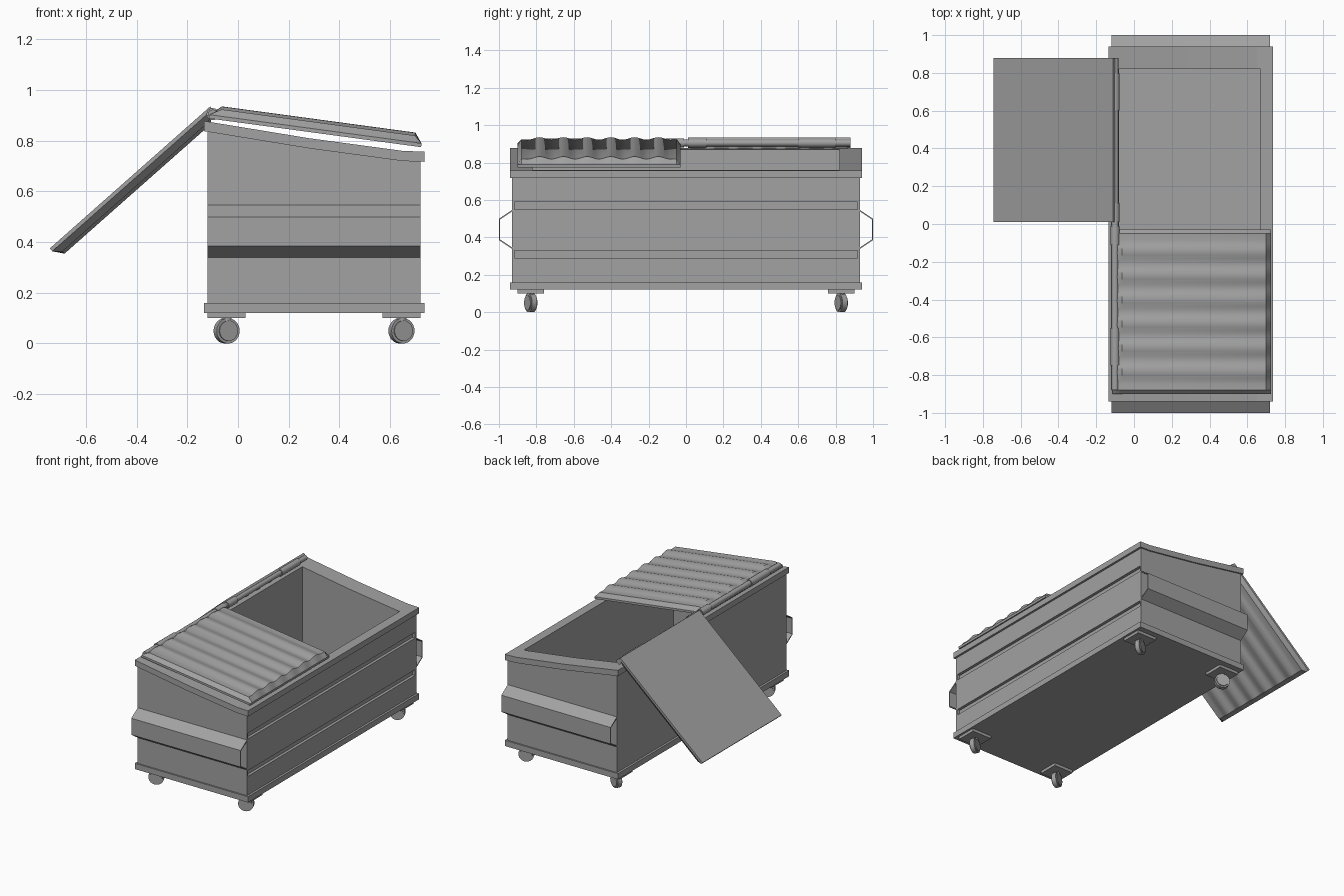
import bpy, bmesh, math
from mathutils import Matrix, Vector

cube = bpy.data.objects.get("Cube")
if cube:
    bpy.data.objects.remove(cube, do_unlink=True)

GREY = (0.36, 0.36, 0.36, 1)
grey = bpy.data.materials.new("grey_steel")
grey.use_nodes = True
grey.diffuse_color = GREY
grey.node_tree.nodes["Principled BSDF"].inputs["Base Color"].default_value = GREY


def finish(name, bm, smooth=False):
    bmesh.ops.recalc_face_normals(bm, faces=bm.faces[:])
    mesh = bpy.data.meshes.new(name)
    bm.to_mesh(mesh)
    bm.free()
    mesh.materials.append(grey)
    ob = bpy.data.objects.new(name, mesh)
    bpy.context.collection.objects.link(ob)
    if smooth:
        bpy.ops.object.select_all(action="DESELECT")
        ob.select_set(True)
        bpy.context.view_layer.objects.active = ob
        bpy.ops.object.shade_smooth_by_angle(angle=math.radians(35))
    return ob


def prism(name, profile, lo, hi, axis="y"):
    """Extrude a profile, given as (horizontal, z) points, along x or y."""
    bm = bmesh.new()
    place = (lambda p: (p[0], lo, p[1])) if axis == "y" else (lambda p: (lo, p[0], p[1]))
    face = bm.faces.new([bm.verts.new(place(p)) for p in profile])
    ext = bmesh.ops.extrude_face_region(bm, geom=[face])
    step = Vector((0, hi - lo, 0)) if axis == "y" else Vector((hi - lo, 0, 0))
    bmesh.ops.translate(bm, vec=step, verts=[v for v in ext["geom"] if isinstance(v, bmesh.types.BMVert)])
    return finish(name, bm)


def box(name, x0, x1, y0, y1, z0, z1):
    return prism(name, [(x0, z0), (x1, z0), (x1, z1), (x0, z1)], y0, y1)


def cylinder(name, centre, radius, depth, rot, sides=24):
    bm = bmesh.new()
    bmesh.ops.create_cone(bm, cap_ends=True, segments=sides, radius1=radius, radius2=radius,
                          depth=depth, matrix=Matrix.Translation(centre) @ rot)
    return finish(name, bm, True)


def cut(ob, cutter):
    """Subtract the cutter and remove it."""
    mod = ob.modifiers.new("cut", "BOOLEAN")
    mod.operation = "DIFFERENCE"
    mod.solver = "EXACT"
    mod.object = cutter
    cutter.hide_render = True
    bpy.context.view_layer.objects.active = ob
    bpy.ops.object.modifier_apply(modifier=mod.name)
    bpy.data.objects.remove(cutter, do_unlink=True)


def opening(floor):
    return box("cutter", -0.08, 0.67, -0.82, 0.82, floor, 1.5)


# Container with a sloping top, hollow inside, two long grooves on the low side
body = prism("container_body", [(-0.12, 0.12), (0.72, 0.12), (0.72, 0.73), (0.65, 0.735),
                                (0.28, 0.785), (-0.12, 0.85)], -0.93, 0.93)
cut(body, opening(0.125))
for z in (0.29, 0.55):
    cut(body, box("cutter", 0.70, 0.80, -0.917, 0.917, z, z + 0.04))

# Rim following the slope
top = [(-0.135, 0.878), (0.28, 0.81), (0.65, 0.76), (0.735, 0.757)]
rim = prism("top_rim", top + [(x, z - 0.04) for x, z in reversed(top)], -0.94, 0.94)
cut(rim, opening(0.3))

# Base flange
base = box("base_flange", -0.135, 0.735, -0.94, 0.94, 0.12, 0.16)
cut(base, opening(0.125))

# Hollow lifting sleeves of bent sheet on both ends
for side, name in ((-1, "front_lift_sleeve"), (1, "back_lift_sleeve")):
    outer = [(0.925, 0.55), (1.0, 0.50), (1.0, 0.385), (0.925, 0.335)]
    inner = [(0.925, 0.542), (0.994, 0.496), (0.994, 0.389), (0.925, 0.343)]
    prism(name, [(side * y, z) for y, z in outer + inner[::-1]], -0.12, 0.72, "x")


# Ribbed lid, shared by the closed and the open one
def lid(name, origin, angle):
    length, width, lip, high = 0.845, 0.87, 0.015, 0.047
    first, period, ribs = 0.117, 0.127, 6
    start = first - period / 2
    rows = [(0, lip), (0.02, high - 0.005)]
    for i in range(ribs * 8 + 1):
        wave = -math.cos(2 * math.pi * i / 8)
        rows.append((start + period * i / 8, high + 0.007 * wave))
    rows += [(width - 0.02, high - 0.005), (width, lip)]
    stations = [(0, lip), (0.045, 1), (length - 0.03, 1), (length, lip)]
    bm = bmesh.new()
    grid = [[bm.verts.new((u, v, min(h, limit))) for u, limit in stations] for v, h in rows]
    for a, b in zip(grid, grid[1:]):
        for i in range(len(stations) - 1):
            bm.faces.new((a[i], a[i + 1], b[i + 1], b[i]))
    # skirt and flat underside
    border = [e for e in bm.edges if e.is_boundary]
    ext = bmesh.ops.extrude_edge_only(bm, edges=border)["geom"]
    for v in ext:
        if isinstance(v, bmesh.types.BMVert):
            v.co.z = 0
    bmesh.ops.contextual_create(bm, geom=[e for e in bm.edges if e.is_boundary])
    bm.transform(Matrix.Translation(origin) @ Matrix.Rotation(math.radians(angle), 4, "Y"))
    finish(name, bm, True)


lid("closed_lid", (-0.115, -0.90, 0.888), 7.7)
lid("open_lid", (-0.11, 0.01, 0.935), 138.5)

# Hinge rod with knuckles
along_y = Matrix.Rotation(math.pi / 2, 4, "X")
cylinder("hinge_rod", (-0.1, 0, 0.905), 0.018, 1.76, along_y, 16)
for y in (-0.65, -0.06, 0.06, 0.70):
    cylinder("hinge_knuckle", (-0.1, y, 0.905), 0.024, 0.2 if abs(y) > 0.1 else 0.1, along_y, 16)

# Casters, each swivelled a little
for x in (-0.045, 0.645):
    for y in (-0.83, 0.83):
        box("caster_plate", x - 0.075, x + 0.075, y - 0.07, y + 0.07, 0.10, 0.128)
        yaw = math.radians(-25 if x < 0 and y > 0 else 25)
        turn = Matrix.Rotation(yaw, 4, "Z") @ along_y
        centre = (x, y, 0.05)
        cylinder("caster_wheel", centre, 0.05, 0.03, turn)
        cylinder("caster_hub", centre, 0.04, 0.042, turn)
        cylinder("caster_stem", (x, y, 0.09), 0.02, 0.04, Matrix.Identity(4), 12)
